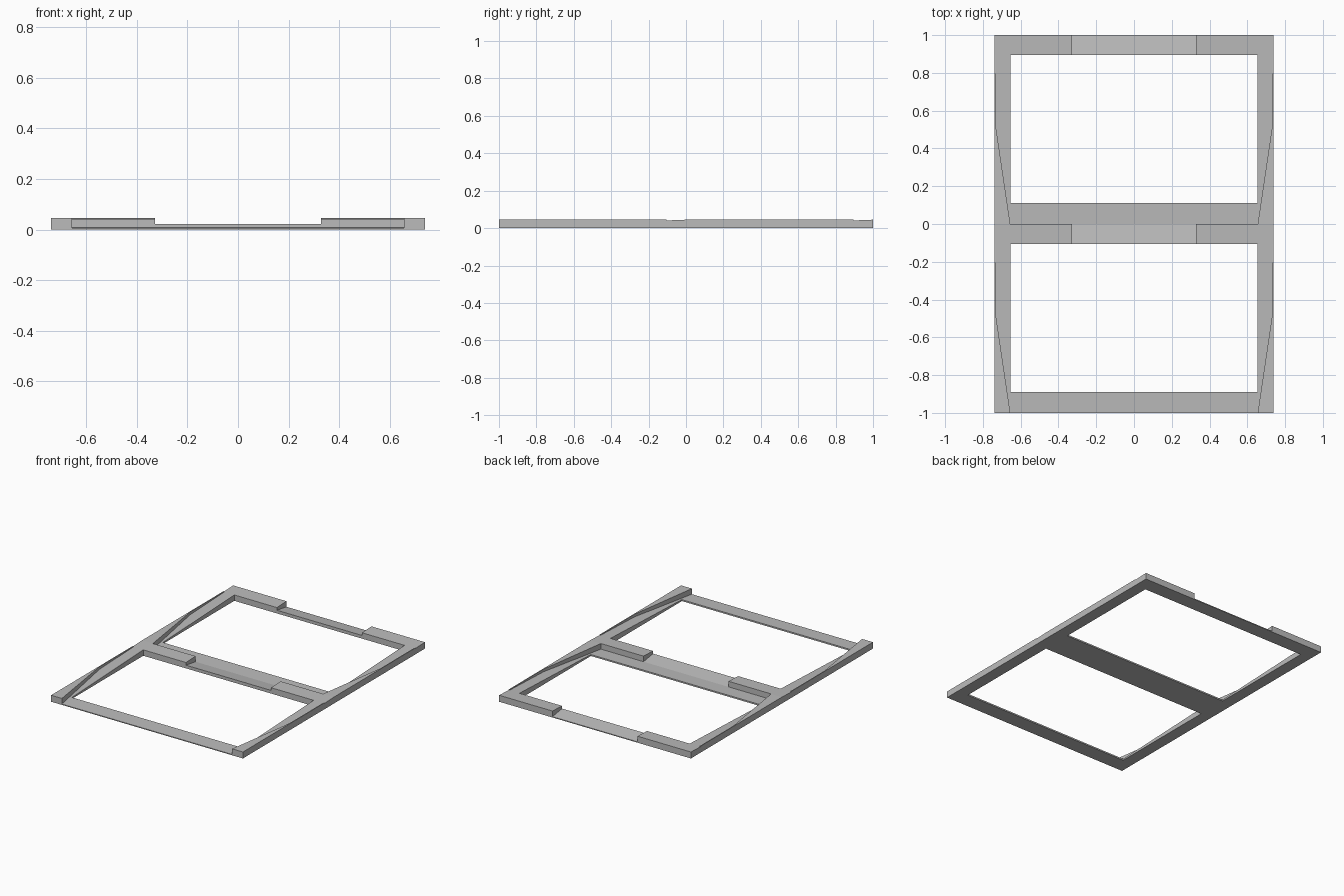
import bpy
import bmesh

cube = bpy.data.objects.get("Cube")
if cube:
    bpy.data.objects.remove(cube, do_unlink=True)

GREY = (0.5, 0.5, 0.5, 1.0)
grey = bpy.data.materials.new("plain_grey")
grey.use_nodes = True
grey.diffuse_color = GREY
grey.node_tree.nodes["Principled BSDF"].inputs["Base Color"].default_value = GREY

# Overall sizes: each bay is one unit deep, with local y from 0 (front) to 1 (rear)
HALF_WIDTH = 0.738
RIM_X = 0.732
OPENING_X = 0.655
NOTCH_X = 0.327
FRONT_BAR = 0.11
REAR_BAR = 0.895
LOW, NOTCH_TOP, HIGH = 0.006, 0.022, 0.045
RIM_KINK = 0.52


def ramp(y):
    return LOW + (HIGH - LOW) * y


def notch(y):
    return NOTCH_TOP + (LOW - NOTCH_TOP) * (y - REAR_BAR) / (1 - REAR_BAR)


def flat(y):
    return HIGH


def mirrored(points):
    """Close a right-hand outline with its reflection in x."""
    return points + [(-x, y) for x, y in reversed(points)]


def prism(name, outline, top, y_shift):
    """Extrude an outline from the ground up to a height that depends on y."""
    bm = bmesh.new()
    lower = [bm.verts.new((x, y + y_shift, 0)) for x, y in outline]
    upper = [bm.verts.new((x, y + y_shift, top(y))) for x, y in outline]
    bm.faces.new(lower)
    bm.faces.new(upper)
    for i in range(len(outline)):
        j = (i + 1) % len(outline)
        bm.faces.new((lower[i], lower[j], upper[j], upper[i]))
    bmesh.ops.recalc_face_normals(bm, faces=bm.faces)
    mesh = bpy.data.meshes.new(name)
    bm.to_mesh(mesh)
    bm.free()
    mesh.materials.append(grey)
    obj = bpy.data.objects.new(name, mesh)
    bpy.context.collection.objects.link(obj)


# Sloping seat: front bar, side rails and rear tabs in one plane
seat = mirrored([
    (OPENING_X, 0), (RIM_X, RIM_KINK), (RIM_X, REAR_BAR), (HALF_WIDTH, REAR_BAR),
    (HALF_WIDTH, 1), (NOTCH_X, 1), (NOTCH_X, REAR_BAR), (OPENING_X, REAR_BAR),
    (OPENING_X, FRONT_BAR),
])

# Low rear bar between the tabs, falling towards the back
rear_bar = mirrored([(NOTCH_X, REAR_BAR), (NOTCH_X, 1)])

# Raised outer rim with a wedge-shaped front corner
rim = [(OPENING_X, 0), (HALF_WIDTH, 0), (HALF_WIDTH, REAR_BAR),
       (RIM_X, REAR_BAR), (RIM_X, RIM_KINK)]

for bay, shift in (("front", -1), ("rear", 0)):
    prism(bay + "_bay_sloping_seat", seat, ramp, shift)
    prism(bay + "_bay_notched_bar", rear_bar, notch, shift)
    for side, sign in (("left", 1), ("right", -1)):
        prism(f"{bay}_bay_{side}_rim", [(sign * x, y) for x, y in rim], flat, shift)
